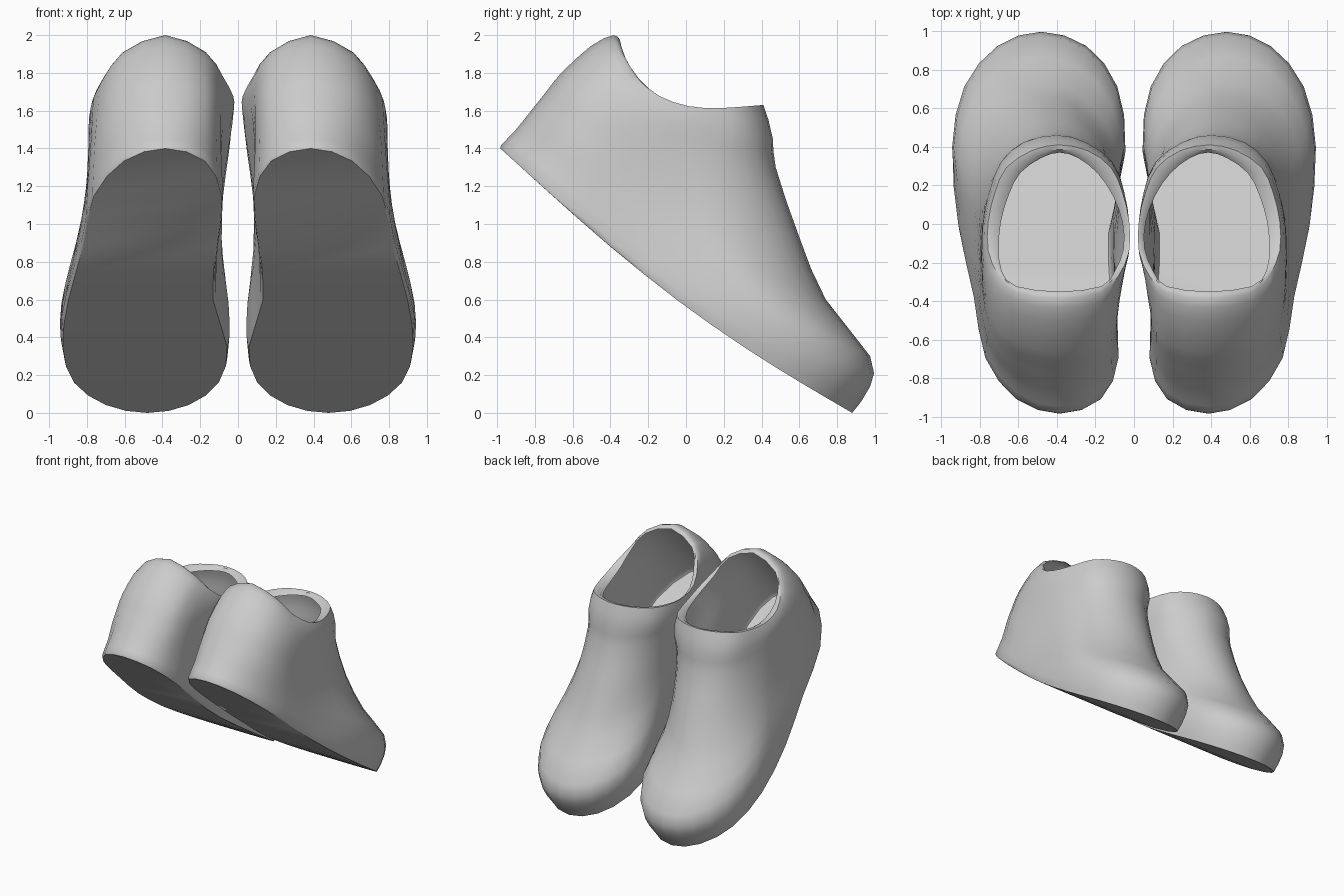
import bpy, math
from mathutils import Vector

if "Cube" in bpy.data.objects:
    bpy.data.objects.remove(bpy.data.objects["Cube"])

# Rings from sole to rolled collar: heel y,z, toe x,y,z, mid sag, sag skew
PATH = [
    (-.975, 1.395, .48, .88, .0, -.10, 1),
    (-.980, 1.415, .48, .975, .14, -.15, 1),
    (-.90, 1.50, .48, .975, .30, -.11, 1),
    (-.82, 1.60, .46, .74, .60, -.10, 1),
    (-.74, 1.70, .44, .60, .93, -.11, .9),
    (-.66, 1.80, .41, .475, 1.30, -.15, .8),
    (-.50, 1.945, .40, .46, 1.45, -.18, .7),
    (-.385, 2.0, .39, .41, 1.63, -.21, .65),
    (-.35, 1.975, .385, .37, 1.60, -.21, .65),
]
# Outer and inner side x at six stations, heel to toe
OUTER = [
    (.77, .83, .91, .94, .88, .71),
    (.765, .82, .88, .935, .87, .70),
    (.76, .80, .83, .87, .81, .67),
    (.75, .79, .80, .80, .73, .60),
    (.74, .785, .79, .77, .70, .58),
    (.73, .78, .785, .75, .69, .57),
    (.70, .755, .755, .72, .66, .53),
    (.685, .70, .69, .65, .59, .48),
]
INNER = [
    (.08, .105, .12, .045, .09, .25),
    (.085, .10, .11, .05, .09, .25),
    (.09, .10, .10, .08, .14, .30),
    (.09, .09, .08, .09, .16, .29),
    (.09, .07, .05, .06, .13, .26),
    (.085, .04, .03, .05, .11, .25),
    (.08, .025, .025, .06, .12, .24),
    (.10, .055, .06, .11, .19, .29),
]
STATIONS = [(1 - math.cos(k * math.pi / 8)) / 2 for k in range(9)]


def ring(i):
    hy, hz, tx, ty, tz, sag, skew = PATH[i]
    j = max(i - 1, 0)
    inset = .012 if i == 0 else 0

    def at(k, x):
        s = STATIONS[k]
        return Vector((x, hy + (ty - hy) * s,
                       hz + (tz - hz) * s + sag * math.sin(math.pi * s ** skew)))
    out = [.61] + list(OUTER[j])
    inn = [.17] + list(INNER[j])
    pts = [at(0, .385)] + [at(k + 1, x - inset) for k, x in enumerate(out)]
    pts += [at(8, tx)] + [at(k + 1, inn[k] + inset) for k in range(6, -1, -1)]
    return pts


def refine(pts, closed):
    # Insert one Catmull-Rom midpoint per span
    n, res = len(pts), []
    for i in range(n if closed else n - 1):
        if closed:
            a, b, c, d = (pts[(i + o) % n] for o in (-1, 0, 1, 2))
        else:
            a, b, c, d = (pts[min(max(i + o, 0), n - 1)] for o in (-1, 0, 1, 2))
        res += [b, (9 * (b + c) - a - d) / 16]
    return res if closed else res + [pts[-1]]


def make_shoe(name, side):
    rings = [refine(ring(i), True) for i in range(len(PATH))]
    cols = [refine(list(c), False) for c in zip(*rings)]
    n, m = len(cols), len(cols[0])
    verts = [(c[r].x * side, c[r].y, c[r].z) for r in range(m) for c in cols]
    # Upper
    faces = [(r * n + k, r * n + (k + 1) % n, (r + 1) * n + (k + 1) % n, (r + 1) * n + k)
             for r in range(m - 1) for k in range(n)]
    # Sole, in strips across the foot
    faces.append((0, n - 1, 1))
    for k in range(1, n // 2 - 1):
        faces.append((k, n - k, n - k - 1, k + 1))
    faces.append((n // 2 - 1, n // 2 + 1, n // 2))
    if side < 0:
        faces = [f[::-1] for f in faces]
    mesh = bpy.data.meshes.new(name)
    mesh.from_pydata(verts, [], faces)
    mesh.update()
    ob = bpy.data.objects.new(name, mesh)
    bpy.context.collection.objects.link(ob)
    bpy.ops.object.select_all(action='DESELECT')
    ob.select_set(True)
    bpy.context.view_layer.objects.active = ob
    bpy.ops.object.shade_smooth_by_angle(angle=math.radians(42))


make_shoe("right_shoe", 1)
make_shoe("left_shoe", -1)
